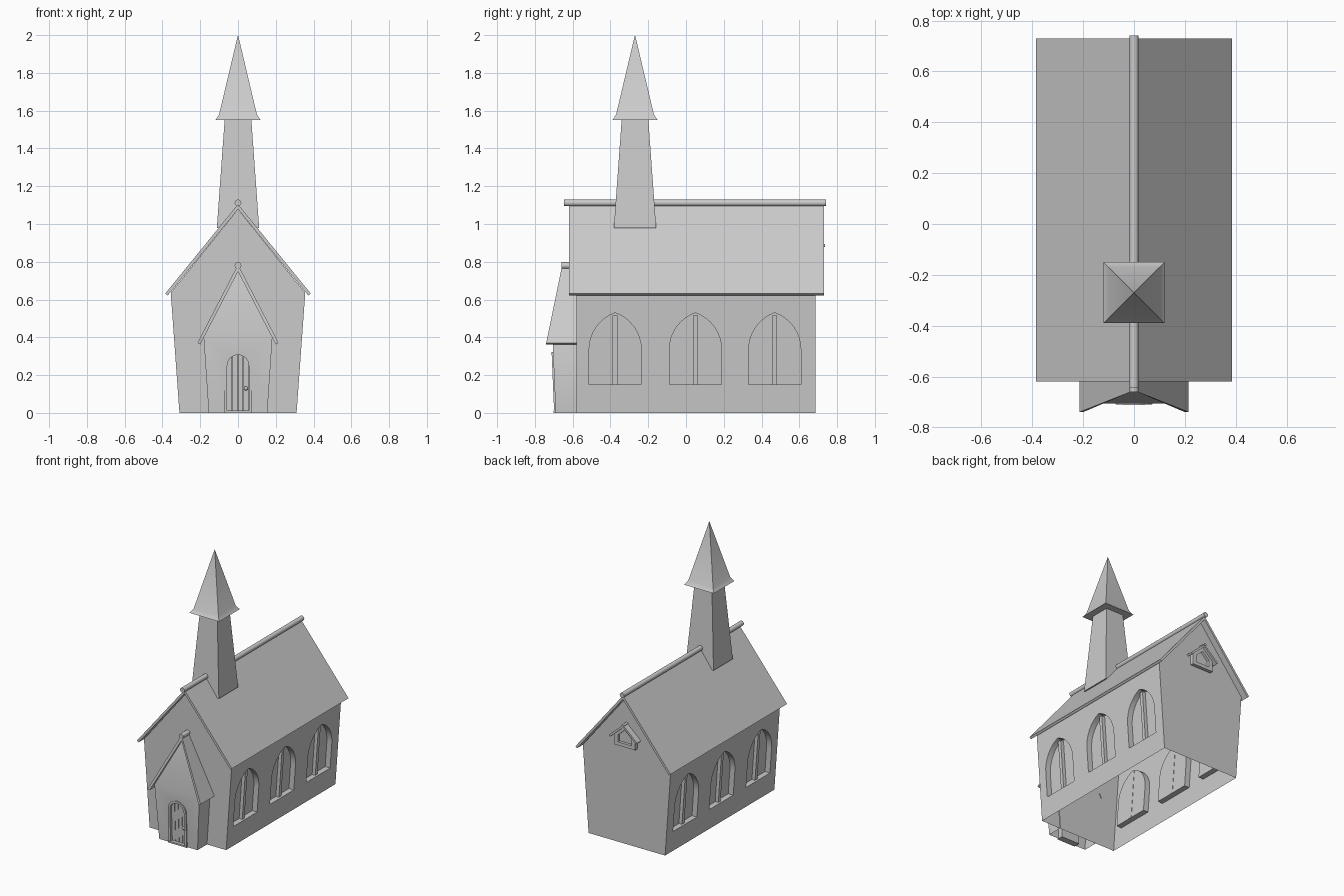
import bpy, bmesh, math

if "Cube" in bpy.data.objects:
    bpy.data.objects.remove(bpy.data.objects["Cube"])


def mesh(name, verts, faces):
    me = bpy.data.meshes.new(name)
    me.from_pydata(verts, [], faces)
    bm = bmesh.new()
    bm.from_mesh(me)
    bmesh.ops.recalc_face_normals(bm, faces=bm.faces)
    bm.to_mesh(me)
    bm.free()
    ob = bpy.data.objects.new(name, me)
    bpy.context.collection.objects.link(ob)
    return ob


def prism(name, pts, place, d0, d1):
    """Outline (u, v) swept from depth d0 to d1; place maps (u, v, d) to space."""
    n = len(pts)
    verts = [place(u, v, d) for d in (d0, d1) for u, v in pts]
    faces = [list(range(n)), list(range(n, 2 * n))]
    faces += [[i, (i + 1) % n, (i + 1) % n + n, i + n] for i in range(n)]
    return mesh(name, verts, faces)


def arch_z(u, half, spring, rise):
    r = (rise ** 2 + half ** 2) / (2 * half)
    return spring + math.sqrt(max(0, r * r - (abs(u) + r - half) ** 2))


def arch(half, sill, spring, rise, c=0, n=8):
    r = (rise ** 2 + half ** 2) / (2 * half)
    top = math.asin(min(1, rise / r))
    arc = [(half - r + r * math.cos(top * i / n), spring + r * math.sin(top * i / n)) for i in range(n + 1)]
    pts = [(half, sill)] + arc + [(-x, z) for x, z in arc[-2::-1]] + [(-half, sill)]
    return [(c + x, z) for x, z in pts]


def ring(name, outer, inner, place, d0, d1):
    """Open frame between two outlines with equal point counts."""
    n = len(outer)
    verts = [place(u, v, d) for d in (d0, d1) for loop in (outer, inner) for u, v in loop]
    faces = []
    for i in range(n - 1):
        j = i + 1
        for a, b in ((0, n), (n, 3 * n), (3 * n, 2 * n), (2 * n, 0)):
            faces.append([a + i, a + j, b + j, b + i])
    return mesh(name, verts, faces)


def cut(ob, cutters):
    for c in cutters:
        m = ob.modifiers.new("cut", 'BOOLEAN')
        m.operation, m.solver, m.object = 'DIFFERENCE', 'EXACT', c
        bpy.context.view_layer.objects.active = ob
        bpy.ops.object.modifier_apply(modifier=m.name)
        bpy.data.objects.remove(c)


def open_bottom(ob):
    bm = bmesh.new()
    bm.from_mesh(ob.data)
    low = [f for f in bm.faces if all(v.co.z < 0.001 for v in f.verts)]
    bmesh.ops.delete(bm, geom=low, context='FACES')
    bm.to_mesh(ob.data)
    bm.free()


def roof(name, half, eave, apex, t, y_eave, y_apex, y_back):
    """Thin folded roof with an optionally raked front edge."""
    length = math.hypot(apex - eave, half)
    nx, nz = (apex - eave) / length * t, half / length
    pts = [(half, eave), (0, apex), (-half, eave),
           (-half + nx, eave - nz * t), (0, apex - t / nz), (half - nx, eave - nz * t)]
    verts = [(x, y_apex if x == 0 else y_eave, z) for x, z in pts] + [(x, y_back, z) for x, z in pts]
    faces = [[0, 1, 4, 5], [1, 2, 3, 4], [6, 7, 10, 11], [7, 8, 9, 10]]
    faces += [[i, (i + 1) % 6, (i + 1) % 6 + 6, i + 6] for i in range(6)]
    return mesh(name, verts, faces)


def pole(name, r, z, y0, y1):
    bpy.ops.mesh.primitive_cylinder_add(vertices=12, radius=r, depth=y1 - y0,
                                        location=(0, (y0 + y1) / 2, z), rotation=(math.pi / 2, 0, 0))
    bpy.context.object.name = name


def square_taper(name, rings, cy):
    verts = [(sx * h, cy + sy * h, z) for h, z in rings for sx, sy in ((-1, -1), (1, -1), (1, 1), (-1, 1))]
    faces = [[0, 1, 2, 3], list(range(len(verts) - 4, len(verts)))]
    for k in range(len(rings) - 1):
        faces += [[4 * k + i, 4 * k + (i + 1) % 4, 4 * k + 4 + (i + 1) % 4, 4 * k + 4 + i] for i in range(4)]
    return mesh(name, verts, faces)


# Nave: flared gabled walls with recessed arched windows, open underneath
along_y = lambda u, v, d: (u, d, v)
nave = prism("nave_walls", [(-0.31, 0), (0.31, 0), (0.356, 0.635), (0, 1.078), (-0.356, 0.635)],
             along_y, -0.58, 0.685)
for s in (1, -1):
    wall = lambda u, v, d, s=s: (s * (0.31 + 0.072 * v + d), u, v)
    cutters = []
    for i, c in enumerate((-0.375, 0.05, 0.47)):
        cutters.append(prism("window_cutter", arch(0.138, 0.15, 0.335, 0.195, c), wall, -0.04, 0.05))
        prism(f"window_mullion_{s}_{i}", [(c - 0.013, 0.15), (c + 0.013, 0.15), (c + 0.013, 0.515), (c - 0.013, 0.515)],
              wall, -0.042, -0.015)
    cut(nave, cutters)
open_bottom(nave)

# Main roof and ridge
roof("main_roof", 0.385, 0.632, 1.105, 0.017, -0.62, -0.62, 0.73)
pole("main_ridge", 0.018, 1.112, -0.645, 0.742)

# Tower and spire
square_taper("tower", [(0.112, 0.98), (0.07, 1.56)], -0.27)
square_taper("spire", [(0.12, 1.55), (0.115, 1.556), (0.1, 1.58), (0.0005, 2.0)], -0.27)

# Porch: raked front gable, wall tapering down to the ground
front = [(-0.155, -0.69, 0), (0.155, -0.69, 0), (0.182, -0.707, 0.4), (-0.182, -0.707, 0.4), (0, -0.64, 0.75)]
porch = mesh("porch_walls", front + [(x, -0.575, z) for x, y, z in front],
             [[0, 1, 2, 3], [3, 2, 4], [5, 6, 7, 8], [8, 7, 9],
              [0, 1, 6, 5], [1, 2, 7, 6], [2, 4, 9, 7], [4, 3, 8, 9], [3, 0, 5, 8]])
face = lambda u, v, d: (u, -0.69 - 0.042 * v - d, v)
cut(porch, [prism("door_cutter", arch(0.062, -0.05, 0.25, 0.062), face, -0.035, 0.05)])
open_bottom(porch)
roof("porch_roof", 0.215, 0.37, 0.785, 0.017, -0.74, -0.655, -0.575)
pole("porch_ridge", 0.018, 0.78, -0.66, -0.575)

# Door: arched frame, rounded planks, knob and threshold
ring("door_frame", arch(0.073, 0, 0.25, 0.073), arch(0.057, 0, 0.25, 0.057), face, -0.035, 0.008)
for i in range(4):
    a, w = -0.058 + 0.029 * i, 0.027
    us = [a + w * k / 4 for k in range(5)]
    outline = [(a, 0.005), (a + w, 0.005)] + [(u, arch_z(u, 0.06, 0.25, 0.06)) for u in reversed(us)]
    prism(f"door_plank_{i}", outline, face, -0.034, -0.012)
bpy.ops.mesh.primitive_uv_sphere_add(segments=12, ring_count=8, radius=0.011, location=(0.042, -0.69, 0.13))
bpy.context.object.name = "door_knob"
prism("door_threshold", [(-0.075, 0), (0.075, 0), (0.075, 0.012), (-0.075, 0.012)], face, -0.035, 0.012)

# Small gabled vent high on the back wall
vent = prism("back_vent", [(-0.085, 0.72), (0.085, 0.72), (0.085, 0.8), (0, 0.875), (-0.085, 0.8)],
             along_y, 0.68, 0.71)
cut(vent, [prism("vent_cutter", [(-0.055, 0.745), (0.055, 0.745), (0.055, 0.795), (0, 0.845), (-0.055, 0.795)],
                 along_y, 0.69, 0.75)])
roof("back_vent_roof", 0.115, 0.788, 0.89, 0.014, 0.68, 0.68, 0.73)
pole("back_vent_ridge", 0.009, 0.886, 0.68, 0.737)

# Smooth shading with crisp edges
bpy.ops.object.select_all(action='SELECT')
bpy.ops.object.shade_smooth_by_angle(angle=math.radians(35))
